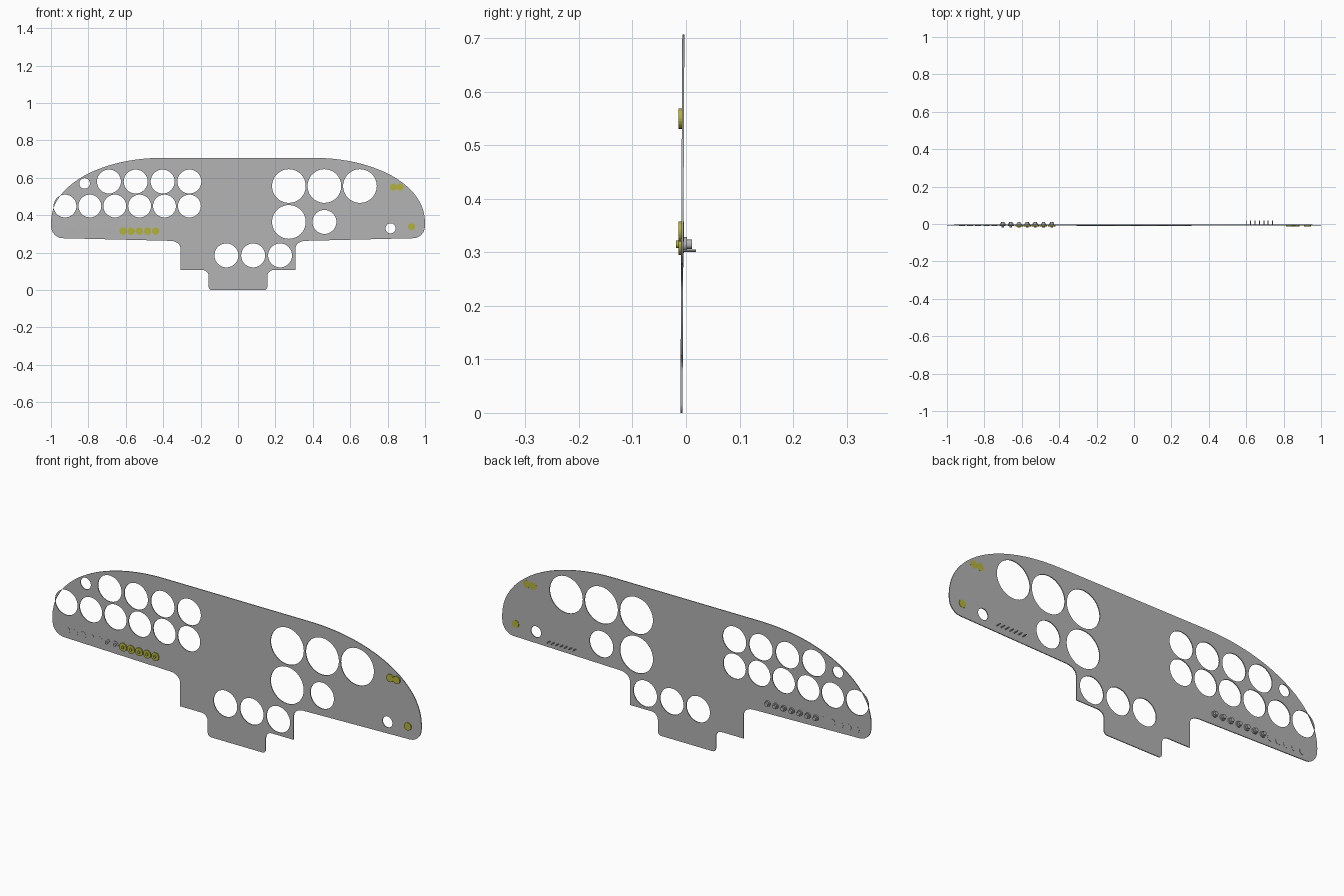
import bpy, bmesh, math
from mathutils import Matrix, Vector

if "Cube" in bpy.data.objects:
    bpy.data.objects.remove(bpy.data.objects["Cube"])


def material(name, rgb):
    m = bpy.data.materials.new(name)
    m.diffuse_color = (*rgb, 1)
    m.use_nodes = True
    m.node_tree.nodes["Principled BSDF"].inputs["Base Color"].default_value = m.diffuse_color
    return m


GREY = material("panel grey", (0.45, 0.45, 0.45))
YELLOW = material("lamp yellow", (0.45, 0.45, 0.045))


def bezier(p0, p1, p2, p3, n):
    pts = []
    for i in range(n + 1):
        t = i / n
        s = 1 - t
        pts.append(tuple(s**3 * a + 3 * s * s * t * b + 3 * s * t * t * c + t**3 * d
                         for a, b, c, d in zip(p0, p1, p2, p3)))
    return pts


def bend(p0, corner, p1):
    # rounded corner pulled toward its sharp point
    mid0 = [a + 0.55 * (b - a) for a, b in zip(p0, corner)]
    mid1 = [a + 0.55 * (b - a) for a, b in zip(p1, corner)]
    return bezier(p0, mid0, mid1, p1, 6)


# panel outline: right half from top to bottom, then mirrored
half = bezier((0.40, 0.707), (0.72, 0.707), (1.0, 0.57), (1.0, 0.36), 20)
half += bend((0.999, 0.335), (0.995, 0.279), (0.94, 0.277))
half += bend((0.36, 0.263), (0.308, 0.262), (0.308, 0.225))
half += [(0.308, 0.107)]
half += bend((0.19, 0.107), (0.157, 0.107), (0.157, 0.074))
half += bend((0.157, 0.018), (0.157, 0.0), (0.139, 0.0))
outline = half + [(-x, z) for x, z in reversed(half)]

# instrument holes: x, z, radius
holes = [(x, 0.58, 0.064) for x in (-0.69, -0.547, -0.403, -0.26)]
holes += [(-0.925 + 0.133 * i, 0.449, 0.061) for i in range(6)]
holes += [(x, 0.556, 0.09) for x in (0.272, 0.462, 0.652)]
holes += [(0.272, 0.364, 0.09), (0.462, 0.364, 0.064)]
holes += [(x, 0.185, 0.064) for x in (-0.062, 0.081, 0.225)]
holes += [(-0.82, 0.57, 0.028), (0.816, 0.33, 0.027)]

curve = bpy.data.curves.new("panel_profile", 'CURVE')
curve.dimensions = '2D'
curve.fill_mode = 'BOTH'
curve.extrude = 0.002


def add_loop(pts):
    s = curve.splines.new('POLY')
    s.points.add(len(pts) - 1)
    for p, (x, z) in zip(s.points, pts):
        p.co = (x, z, 0, 1)
    s.use_cyclic_u = True


add_loop(outline)
for cx, cz, r in holes:
    add_loop([(cx + r * math.cos(a * math.tau / 48), cz + r * math.sin(a * math.tau / 48))
              for a in range(48)])

profile = bpy.data.objects.new("panel_profile", curve)
bpy.context.collection.objects.link(profile)
bpy.context.view_layer.update()
mesh = bpy.data.meshes.new_from_object(
    profile.evaluated_get(bpy.context.evaluated_depsgraph_get()))
bpy.data.objects.remove(profile)


def panel_y(z):
    # the sheet leans back very slightly
    return -0.0085 + 0.005 * z


for v in mesh.vertices:
    x, z, d = v.co
    v.co = (x, panel_y(z) - d, z)
bm = bmesh.new()
bm.from_mesh(mesh)
bmesh.ops.remove_doubles(bm, verts=bm.verts, dist=1e-5)
bmesh.ops.recalc_face_normals(bm, faces=bm.faces)
bm.to_mesh(mesh)
bm.free()
mesh.materials.clear()
mesh.materials.append(GREY)
panel = bpy.data.objects.new("dashboard_panel", mesh)
bpy.context.collection.objects.link(panel)


def pin(name, x, z, sections, mat, sides=20):
    # stack of cylinders along y: (radius, y front, y back)
    bm = bmesh.new()
    for r, y0, y1 in sections:
        m = Matrix.Translation((x, (y0 + y1) / 2, z)) @ Matrix.Rotation(math.pi / 2, 4, 'X')
        bmesh.ops.create_cone(bm, cap_ends=True, segments=sides, radius1=r, radius2=r,
                              depth=y1 - y0, matrix=m)
    me = bpy.data.meshes.new(name)
    bm.to_mesh(me)
    bm.free()
    me.materials.append(mat)
    ob = bpy.data.objects.new(name, me)
    bpy.context.collection.objects.link(ob)


# switch row: flat plugs, bare switches, then switches with yellow caps
for i in range(12):
    x, z = -0.92 + 0.0436 * i, 0.315
    if i < 5:
        pin("switch_plug", x, z, [(0.016, -0.0098, -0.004)], GREY)
        continue
    pin("switch_body", x, z, [(0.009, -0.008, 0.011), (0.014, -0.006, 0.002)], GREY)
    if i < 7:
        pin("switch_knob", x, z, [(0.007, -0.019, -0.008), (0.016, -0.011, -0.007)], GREY)
    else:
        pin("switch_cap", x, z, [(0.020, -0.014, -0.007), (0.007, -0.019, -0.012)], YELLOW)

# warning lamps on the right
for x, z in ((0.832, 0.55), (0.867, 0.55), (0.928, 0.339)):
    pin("warning_lamp", x, z, [(0.019, -0.014, -0.0035)], YELLOW)

# thin pins behind the right side
for i in range(7):
    pin("rear_pin", 0.6 + 0.0235 * i, 0.303, [(0.0025, -0.006, 0.019)], GREY, 8)
